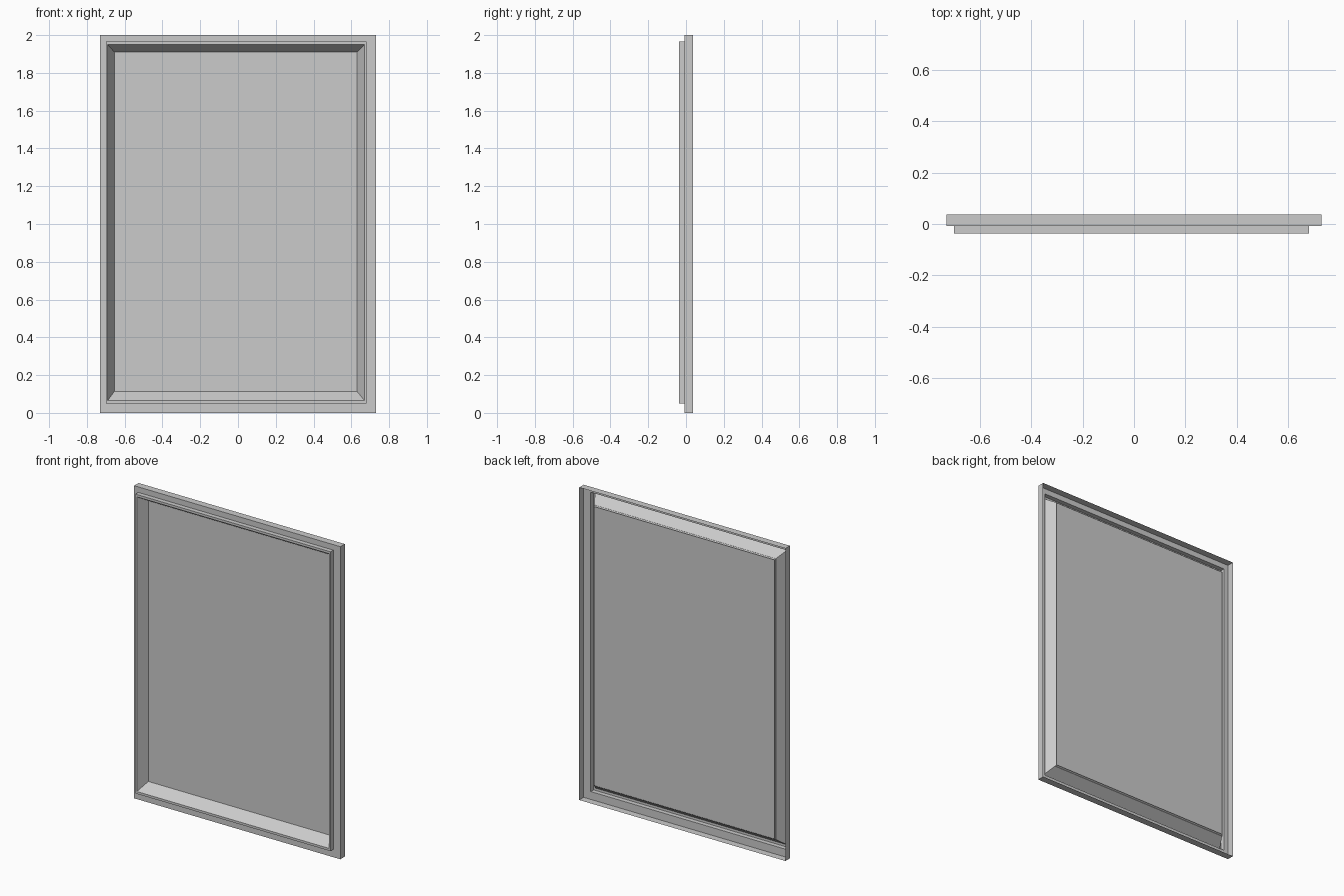
import bpy

cube = bpy.data.objects.get("Cube")
if cube:
    bpy.data.objects.remove(cube, do_unlink=True)

grey = bpy.data.materials.new("plain_grey")
grey.use_nodes = True
colour = (0.6, 0.6, 0.6, 1)
grey.diffuse_color = colour
grey.node_tree.nodes["Principled BSDF"].inputs["Base Color"].default_value = colour


def ring(left, right, bottom, top, y):
    """Corners of an upright rectangle at depth y."""
    return [(left, y, bottom), (right, y, bottom), (right, y, top), (left, y, top)]


def mitred_shell(name, rings, fill=False):
    """Thin sheet bridging successive rectangles, with mitred corners."""
    verts = [v for r in rings for v in r]
    faces = []
    for k in range(len(rings) - 1):
        for i in range(4):
            j = (i + 1) % 4
            a, b = 4 * k, 4 * k + 4
            faces.append((a + i, a + j, b + j, b + i))
    if fill:
        faces.append(tuple(range(len(verts) - 4, len(verts))))
    mesh = bpy.data.meshes.new(name)
    mesh.from_pydata(verts, [], faces)
    mesh.materials.append(grey)
    obj = bpy.data.objects.new(name, mesh)
    bpy.context.collection.objects.link(obj)
    return obj


BACK, FLANGE, FRONT, PANEL = 0.037, -0.008, -0.037, 0.028

# Outer frame: side walls open at the back, with a flat front flange
mitred_shell("outer_frame", [
    ring(-0.73, 0.73, 0, 2, BACK),
    ring(-0.73, 0.73, 0, 2, FLANGE),
    ring(-0.70, 0.68, 0.05, 1.965, FLANGE),
])

# Raised moulding: step forward, narrow land, then slope back to the panel
mitred_shell("raised_moulding", [
    ring(-0.70, 0.68, 0.05, 1.965, FLANGE),
    ring(-0.70, 0.68, 0.05, 1.965, FRONT),
    ring(-0.69, 0.67, 0.065, 1.95, FRONT),
    ring(-0.65, 0.625, 0.12, 1.905, BACK - 0.001),
])

# Flat panel filling the opening
mitred_shell("panel", [ring(-0.656, 0.631, 0.112, 1.911, PANEL)], fill=True)
